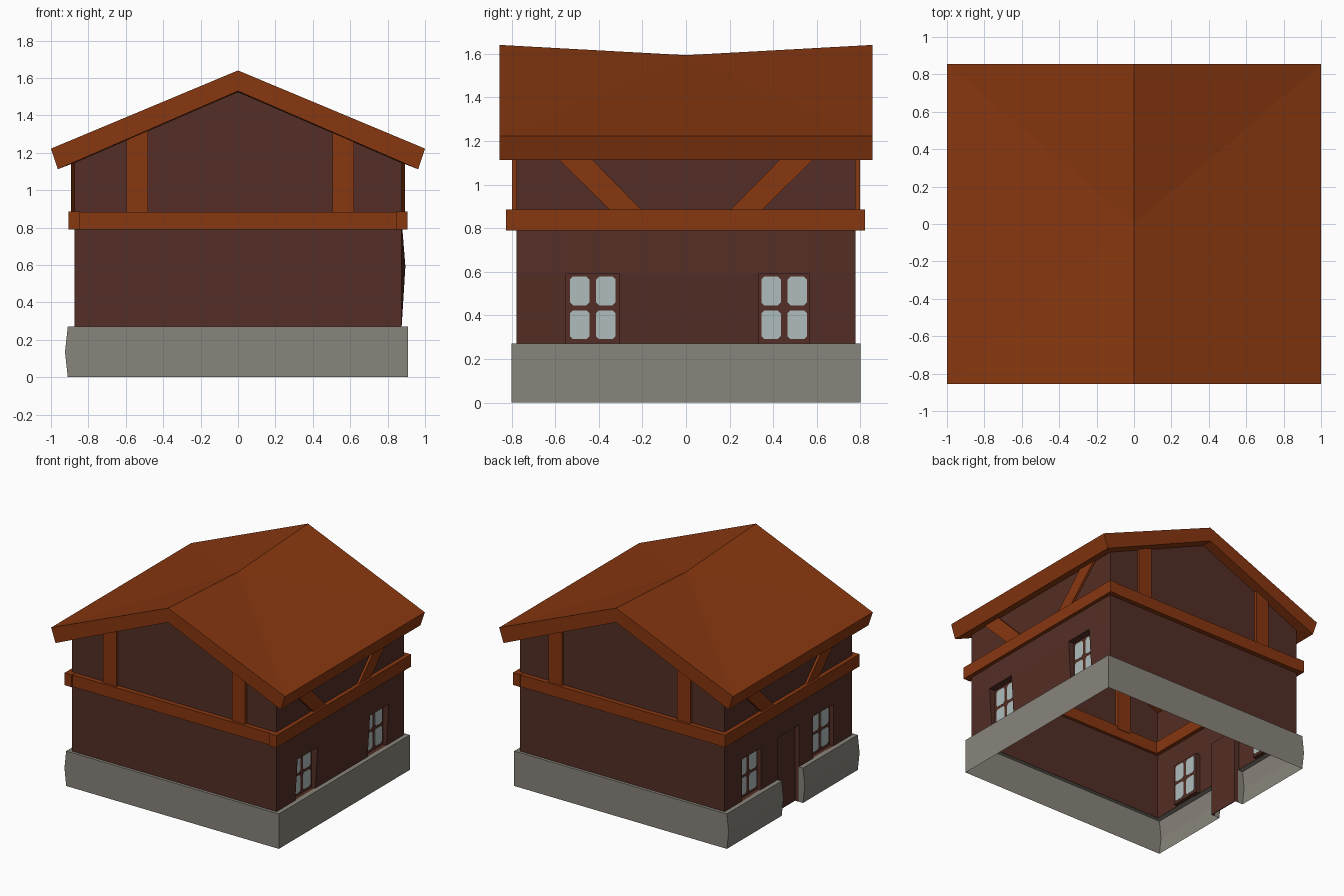
import bpy, bmesh

if "Cube" in bpy.data.objects:
    bpy.data.objects.remove(bpy.data.objects["Cube"])

def material(name, rgb):
    m = bpy.data.materials.new(name)
    m.diffuse_color = (*rgb, 1)
    m.use_nodes = True
    m.node_tree.nodes["Principled BSDF"].inputs["Base Color"].default_value = m.diffuse_color
    return m

WOOD = material("orange_wood", (0.245, 0.038, 0.005))
WALL = material("dark_brown_wall", (0.088, 0.027, 0.019))
STONE = material("grey_stone", (0.25, 0.233, 0.2))
GLASS = material("pale_glass", (0.43, 0.51, 0.51))

def make(name, faces, mat):
    """Object from a list of faces, each a list of points."""
    bm = bmesh.new()
    for f in faces:
        bm.faces.new([bm.verts.new(p) for p in f])
    bmesh.ops.remove_doubles(bm, verts=bm.verts, dist=1e-4)
    bmesh.ops.recalc_face_normals(bm, faces=bm.faces)
    me = bpy.data.meshes.new(name)
    bm.to_mesh(me)
    bm.free()
    me.materials.append(mat)
    ob = bpy.data.objects.new(name, me)
    bpy.context.collection.objects.link(ob)
    return ob

def prism(name, axis, profile, a, b, mat):
    """Extrude a (u, z) profile along x or y from a to b."""
    pt = (lambda u, z, d: (d, u, z)) if axis == "x" else (lambda u, z, d: (u, d, z))
    n = len(profile)
    lo = [pt(u, z, a) for u, z in profile]
    hi = [pt(u, z, b) for u, z in profile]
    faces = [lo[::-1], hi]
    faces += [[lo[i], lo[(i + 1) % n], hi[(i + 1) % n], hi[i]] for i in range(n)]
    return make(name, faces, mat)

def rect(u0, u1, z0, z1):
    return [(u0, z0), (u1, z0), (u1, z1), (u0, z1)]

# roof: thick gable slab whose ridge sags in the middle
R = 0.855
faces = []
for s in (-1, 1):
    for ex, ez, rz in ((1.0, 1.222, 1.64), (0.963, 1.112, 1.53)):
        mid = (0, 0, rz - 0.047)
        ends = [(0, y, rz) for y in (-R, R)]
        eave = [(s * ex, y, ez) for y in (-R, R)]
        faces += [[mid, eave[0], eave[1]], [mid, ends[0], eave[0]], [mid, eave[1], ends[1]]]
    for y in (-R, R):
        faces.append([(0, y, 1.64), (s, y, 1.222), (s * .963, y, 1.112), (0, y, 1.53)])
    faces.append([(s, -R, 1.222), (s, R, 1.222), (s * .963, R, 1.112), (s * .963, -R, 1.112)])
make("roof", faces, WOOD)

# stone base: open shell with a ledge and a gap for the door
outer = [(-.87, -.13), (-.91, -.13), (-.91, -.8), (.91, -.8),
         (.91, .8), (-.91, .8), (-.91, .13), (-.87, .13)]
inner = [(-.87, -.13), (-.87, -.13), (-.87, -.77), (.87, -.77),
         (.87, .77), (-.87, .77), (-.87, .13), (-.87, .13)]

def ring(z, bulge=0.0):
    return [(x - (bulge if x < -.9 else 0), y, z) for x, y in outer]

rows = [ring(0), ring(.135, .015), ring(.27)]
faces = []
for i in range(7):
    for lo, hi in zip(rows, rows[1:]):
        faces.append([lo[i], lo[i + 1], hi[i + 1], hi[i]])
    if 0 < i < 6:
        faces.append([rows[2][i], rows[2][i + 1], (*inner[i + 1], .27), (*inner[i], .27)])
make("stone_base", faces, STONE)

# walls: two gables, two long sides with recessed openings
WX, WY, TOP, HEAD, DEPTH = 0.875, 0.778, 1.15, 0.593, 0.035
WINDOWS = [(-.55, -.305), (.335, .565)]
DOOR = (-.13, .13)

for side, y in (("front", -WY), ("back", WY)):
    make(side + "_wall", [[(-WX, y, .27), (WX, y, .27), (WX, y, TOP),
                           (0, y, 1.525), (-WX, y, TOP)]], WALL)

for side, s in (("left", -1), ("right", 1)):
    holes = [(*w, .27) for w in WINDOWS] + ([(*DOOR, 0)] if s < 0 else [])

    def pt(y, z, d=0):
        # right wall bulges slightly at window-head height
        bulge = .02 if s > 0 and z == HEAD and abs(y) < .7 else 0
        return (s * (WX + bulge if not d else WX - d), y, z)

    ys = sorted([-WY, WY] + [v for h in holes for v in h[:2]])
    zs = [.27, HEAD, .84, TOP]
    faces = []
    for y0, y1 in zip(ys, ys[1:]):
        for z0, z1 in zip(zs, zs[1:]):
            if z0 == .27 and any(h[0] == y0 for h in holes):
                continue
            faces.append([pt(y0, z0), pt(y1, z0), pt(y1, z1), pt(y0, z1)])
    # reveals around each opening
    for y0, y1, zb in holes:
        loop = [(y0, zb), (y0, HEAD), (y1, HEAD), (y1, zb)]
        for a, b in zip(loop, loop[1:] + loop[:1]):
            if a[1] == 0 and b[1] == 0:
                continue
            faces.append([pt(*a), pt(*b), pt(*b, DEPTH), pt(*a, DEPTH)])
    make(side + "_wall", faces, WALL)

    # door and window plates set back in the openings
    xp = s * (WX - DEPTH)
    for y0, y1, zb in holes:
        kind = "door" if zb == 0 else "window_frame"
        prism(f"{side}_{kind}", "x", rect(y0, y1, zb, HEAD), xp - .003, xp + .003, WALL)
        if zb == 0:
            continue
        # four panes with clipped corners
        w, h, c = .09, .132, .014
        for cy in ((y0 + y1) / 2 - .06, (y0 + y1) / 2 + .06):
            for cz in (.357, .512):
                a, b = w / 2, h / 2
                q = [(-a + c, -b), (a - c, -b), (a, -b + c), (a, b - c),
                     (a - c, b), (-a + c, b), (-a, b - c), (-a, -b + c)]
                prism(f"{side}_window_pane", "x", [(cy + u, cz + v) for u, v in q],
                      xp - .0048, xp + .0048, GLASS)

# belt of beams around the middle
for side, s in (("left", -1), ("right", 1)):
    prism(side + "_beam", "x", rect(-.825, .82, .79, .885), s * .845, s * .907, WOOD)
for side, s in (("front", -1), ("back", 1)):
    prism(side + "_beam", "y", rect(-.845, .845, .79, .883), s * .755, s * .815, WOOD)

# upright posts on the gables, cut to the roof slope
for side, s in (("front", -1), ("back", 1)):
    for x0, x1 in ((-.595, -.48), (.505, .62)):
        prof = [(x0, .86), (x1, .86), (x1, 1.545 - .437 * abs(x1)), (x0, 1.545 - .437 * abs(x0))]
        prism(side + "_post", "y", prof, s * .75, s * .797, WOOD)

# slanting braces under the eaves
for side, s in (("left", -1), ("right", 1)):
    for m in (-1, 1):
        prof = [(m * .19, .87), (m * .335, .87), (m * .615, 1.145), (m * .46, 1.145)]
        prism(side + "_brace", "x", prof, s * .845, s * .892, WOOD)
